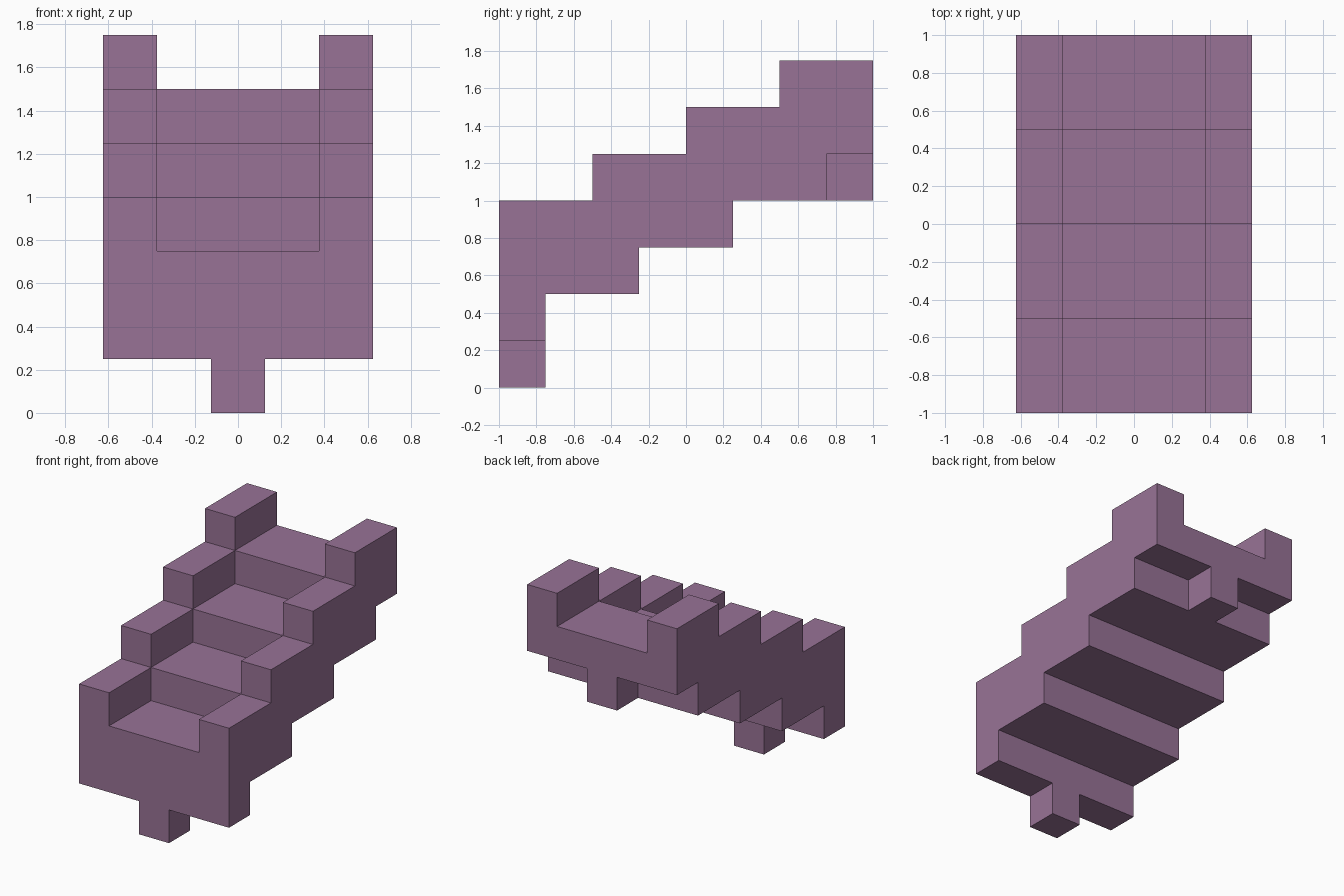
import bpy
import bmesh

if "Cube" in bpy.data.objects:
    bpy.data.objects.remove(bpy.data.objects["Cube"])

U = 0.25        # grid unit
WIDTH = 5 * U
STEPS = 4

plum = bpy.data.materials.new("plum")
colour = (0.314, 0.171, 0.305, 1.0)
plum.diffuse_color = colour
plum.use_nodes = True
plum.node_tree.nodes["Principled BSDF"].inputs["Base Color"].default_value = colour


def prism(name, outline, width):
    """Extrude a (y, z) outline across x, centred on x = 0."""
    bm = bmesh.new()
    face = bm.faces.new([bm.verts.new((-width / 2, y, z)) for y, z in outline])
    side = bmesh.ops.extrude_face_region(bm, geom=[face])["geom"]
    moved = [v for v in side if isinstance(v, bmesh.types.BMVert)]
    bmesh.ops.translate(bm, verts=moved, vec=(width, 0, 0))
    bmesh.ops.recalc_face_normals(bm, faces=bm.faces)
    mesh = bpy.data.meshes.new(name)
    bm.to_mesh(mesh)
    bm.free()
    mesh.materials.append(plum)
    obj = bpy.data.objects.new(name, mesh)
    bpy.context.collection.objects.link(obj)
    return obj


def combine(target, tool, operation):
    """Apply a boolean to the target and discard the tool."""
    mod = target.modifiers.new(operation.lower(), 'BOOLEAN')
    mod.operation = operation
    mod.solver = 'EXACT'
    mod.object = tool
    bpy.context.view_layer.objects.active = target
    bpy.ops.object.modifier_apply(modifier=mod.name)
    bpy.data.objects.remove(tool)


def stair_line(first_z, start, end):
    """Rising line of equal treads, with chosen front and back ends."""
    points = []
    for i in range(STEPS):
        z = first_z + i * U
        front = start if i == 0 else -1 + 2 * U * i
        back = end if i == STEPS - 1 else -1 + 2 * U * (i + 1)
        points += [(front, z), (back, z)]
    return points


# Stepped body: upper steps, then the underside offset by half a tread
underside = [(-1, U)]
for i in range(STEPS):
    y = -1 + U + 2 * U * i
    underside += [(y, U * (i + 1)), (y, U * (i + 2))]
underside.append((1, U * (STEPS + 1)))
body = prism("stair_body", stair_line(4 * U, -1, 1) + underside[::-1], WIDTH)

# Recessed treads between the side walls
channel = stair_line(3 * U, -1.5, 1.5) + [(1.5, 2.5), (-1.5, 2.5)]
combine(body, prism("tread_cutter", channel, 3 * U), 'DIFFERENCE')

# Small lugs below the front and back ends
for name, y, z in (("front_lug", -1, 0), ("back_lug", 1 - U, 4 * U)):
    lug = [(y, z), (y + U, z), (y + U, z + U), (y, z + U)]
    combine(body, prism(name, lug, U), 'UNION')

# Merge coplanar faces
bm = bmesh.new()
bm.from_mesh(body.data)
bmesh.ops.remove_doubles(bm, verts=bm.verts, dist=0.0001)
bmesh.ops.dissolve_limit(bm, angle_limit=0.01, verts=bm.verts, edges=bm.edges)
bm.to_mesh(body.data)
bm.free()
